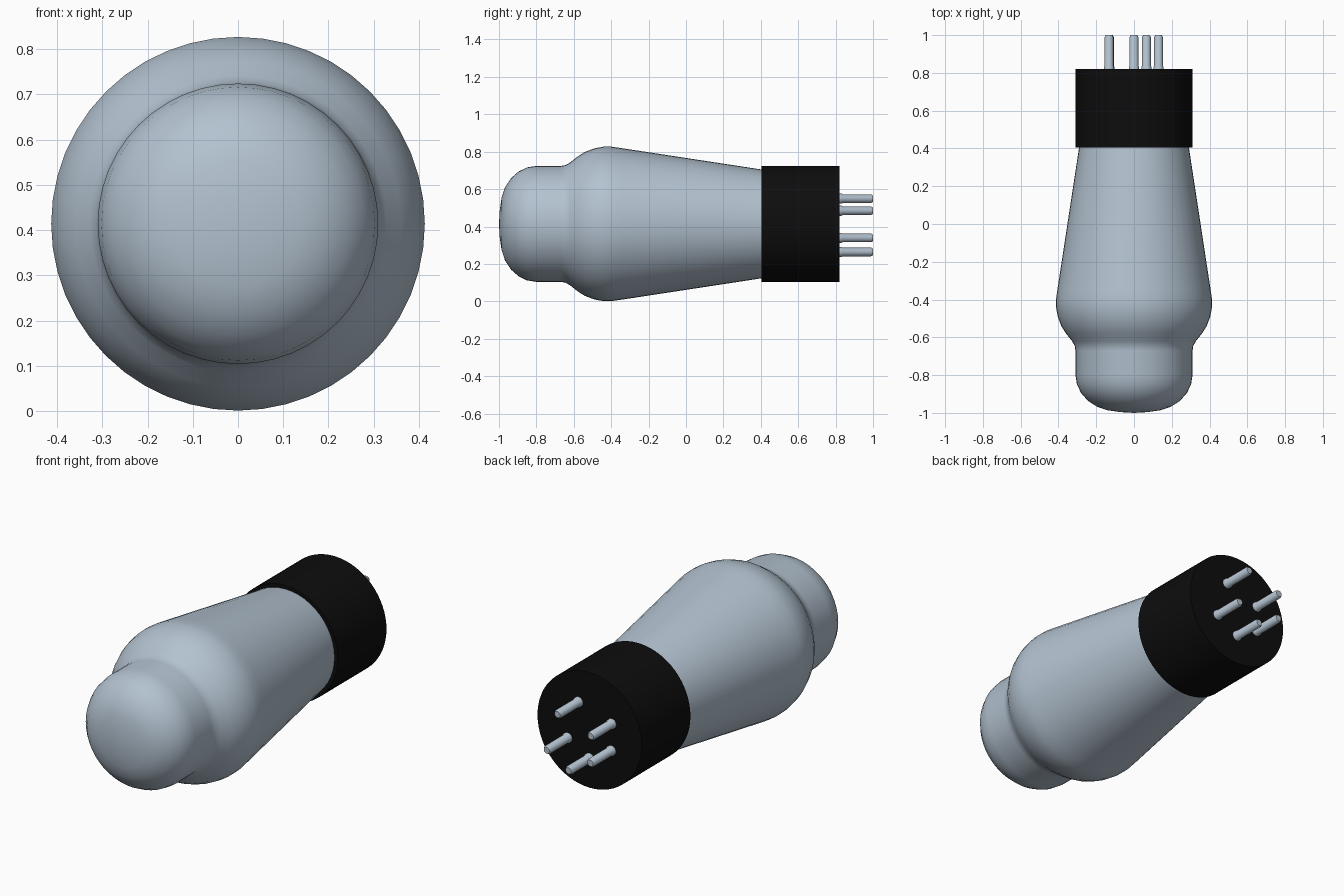
import bpy, bmesh, math

cube = bpy.data.objects.get("Cube")
if cube:
    bpy.data.objects.remove(cube, do_unlink=True)

AXIS_Z = 0.414


def make_material(name, rgb):
    mat = bpy.data.materials.new(name)
    mat.use_nodes = True
    mat.diffuse_color = (*rgb, 1)
    mat.node_tree.nodes["Principled BSDF"].inputs["Base Color"].default_value = (*rgb, 1)
    return mat


glass = make_material("blue grey glass", (0.45, 0.54, 0.63))
black = make_material("black base", (0.004, 0.004, 0.004))


def lathe(name, profile, mat, sides, x=0.0, z=AXIS_Z, angle=35):
    """Revolve (y, radius) points about a line parallel to the y axis."""
    bm = bmesh.new()
    rings = []
    for y, r in profile:
        if r == 0:
            rings.append([bm.verts.new((x, y, z))] * sides)
        else:
            steps = [2 * math.pi * i / sides for i in range(sides)]
            rings.append([bm.verts.new((x + r * math.sin(a), y, z + r * math.cos(a)))
                          for a in steps])
    for a, b in zip(rings, rings[1:]):
        for i in range(sides):
            j = (i + 1) % sides
            corners = list(dict.fromkeys((a[i], a[j], b[j], b[i])))
            bm.faces.new(corners)
    bmesh.ops.recalc_face_normals(bm, faces=bm.faces)
    mesh = bpy.data.meshes.new(name)
    bm.to_mesh(mesh)
    bm.free()
    mesh.materials.append(mat)
    obj = bpy.data.objects.new(name, mesh)
    bpy.context.collection.objects.link(obj)
    bpy.ops.object.select_all(action='DESELECT')
    obj.select_set(True)
    bpy.context.view_layer.objects.active = obj
    bpy.ops.object.shade_smooth_by_angle(angle=math.radians(angle))
    return obj


# Glass bulb: domed tip, straight neck, rounded shoulder, long taper
lathe("glass_bulb", [
    (-1.0, 0), (-0.996, 0.07), (-0.986, 0.14), (-0.968, 0.195), (-0.935, 0.245),
    (-0.895, 0.28), (-0.85, 0.302), (-0.80, 0.31), (-0.67, 0.31), (-0.645, 0.314),
    (-0.62, 0.328), (-0.58, 0.36), (-0.54, 0.385), (-0.49, 0.404), (-0.44, 0.413),
    (-0.40, 0.413), (-0.35, 0.406), (0.41, 0.29)], glass, 48)

# Cylindrical base with flat ends
lathe("base", [(0.405, 0), (0.405, 0.31), (0.82, 0.31), (0.82, 0)], black, 64)

# Contact pins with a small collar, spaced on a circle
PIN_CIRCLE = 0.15
for n, deg in enumerate((64, 152, 210, 270, 330), 1):
    a = math.radians(deg)
    lathe(f"contact_pin_{n}", [
        (0.815, 0), (0.815, 0.027), (0.832, 0.027), (0.838, 0.023),
        (0.99, 0.023), (1.0, 0.017), (1.0, 0)],
        glass, 20, PIN_CIRCLE * math.cos(a), AXIS_Z + PIN_CIRCLE * math.sin(a))
